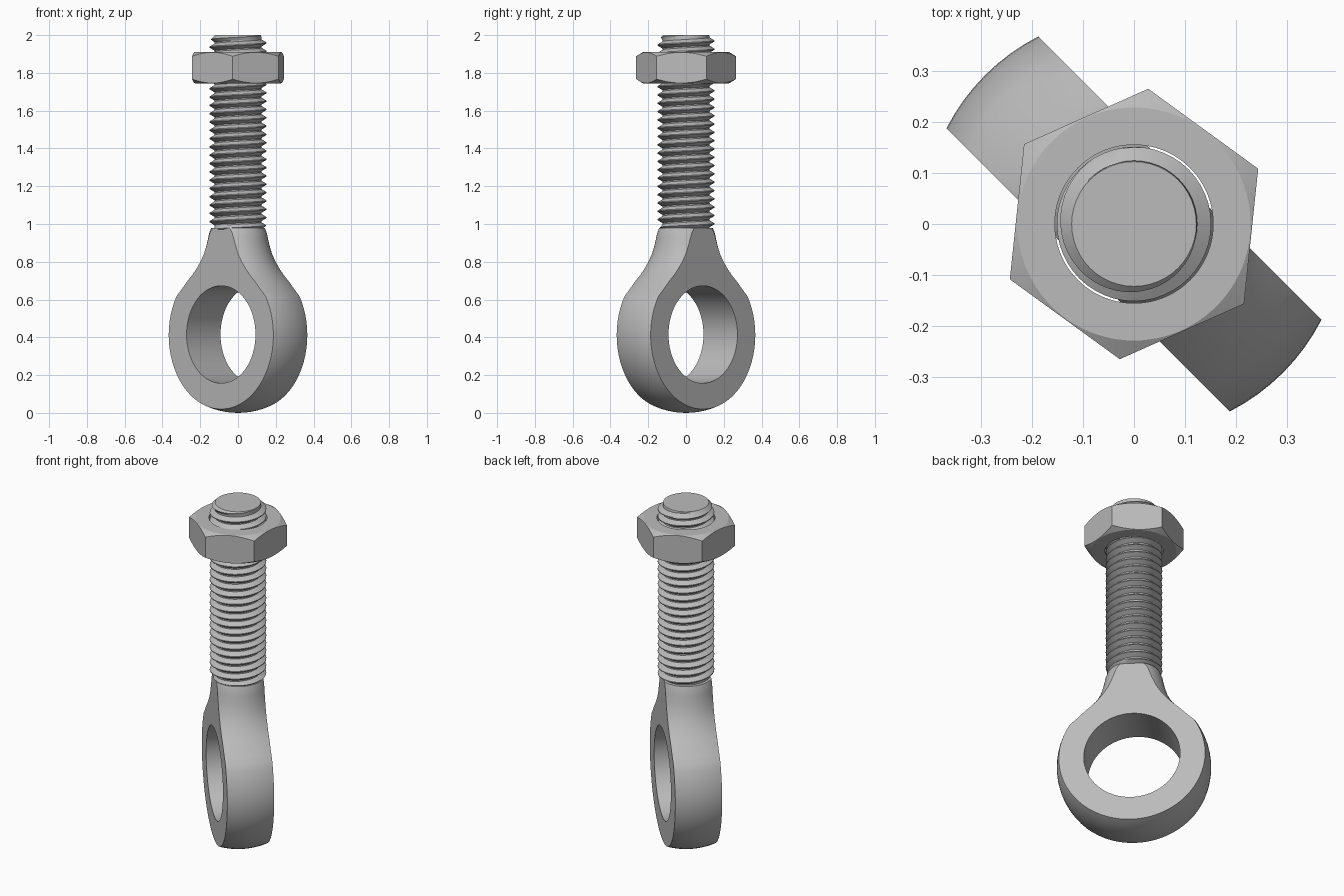
import bpy, bmesh, math
from mathutils import Matrix

if "Cube" in bpy.data.objects:
    bpy.data.objects.remove(bpy.data.objects["Cube"], do_unlink=True)

steel = bpy.data.materials.new("light grey steel")
steel.use_nodes = True
GREY = (0.5, 0.5, 0.5, 1)
steel.diffuse_color = GREY
steel.node_tree.nodes["Principled BSDF"].inputs["Base Color"].default_value = GREY


def make_object(name, bm):
    bmesh.ops.remove_doubles(bm, verts=bm.verts[:], dist=1e-5)
    bmesh.ops.recalc_face_normals(bm, faces=bm.faces[:])
    mesh = bpy.data.meshes.new(name)
    bm.to_mesh(mesh)
    bm.free()
    mesh.materials.append(steel)
    obj = bpy.data.objects.new(name, mesh)
    bpy.context.collection.objects.link(obj)
    return obj


def lathe(name, profile, steps, closed=False):
    """Revolve (radius, height) points about the z axis."""
    bm = bmesh.new()
    verts = [bm.verts.new((r, 0, z)) for r, z in profile]
    pairs = list(zip(verts, verts[1:]))
    if closed:
        pairs.append((verts[-1], verts[0]))
    edges = [bm.edges.new(p) for p in pairs]
    bmesh.ops.spin(bm, geom=verts + edges, cent=(0, 0, 0), axis=(0, 0, 1),
                   angle=math.tau, steps=steps)
    return make_object(name, bm)


def prism(name, sides, radius, depth, matrix):
    bm = bmesh.new()
    bmesh.ops.create_cone(bm, cap_ends=True, segments=sides, radius1=radius,
                          radius2=radius, depth=depth, matrix=matrix)
    return make_object(name, bm)


def activate(obj):
    bpy.ops.object.select_all(action='DESELECT')
    obj.select_set(True)
    bpy.context.view_layer.objects.active = obj


def cut(obj, tool, operation):
    activate(obj)
    mod = obj.modifiers.new("cut", 'BOOLEAN')
    mod.object, mod.operation, mod.solver = tool, operation, 'EXACT'
    bpy.ops.object.modifier_apply(modifier=mod.name)
    bpy.data.objects.remove(tool, do_unlink=True)


def smooth(obj):
    activate(obj)
    bpy.ops.object.shade_smooth_by_angle(angle=math.radians(25))


# Eye: a ball flowing into a neck, flattened on two sides and bored through
R = 0.412
HALF_THICK = 0.127
ball = [(R * math.cos(a), R + R * math.sin(a))
        for a in (math.radians(-90 + 5 * i) for i in range(25))]
ball[0] = (0, 0)
neck = [(0.325, 0.65), (0.283, 0.697), (0.25, 0.73), (0.224, 0.763),
        (0.2, 0.8), (0.181, 0.84), (0.166, 0.89), (0.157, 0.93),
        (0.153, 0.95), (0.142, 0.98), (0, 0.98)]
eye = lathe("eye_and_neck", ball + neck, 80)

turn = Matrix.Rotation(math.radians(-45), 4, 'Z')
bm = bmesh.new()
bmesh.ops.create_cube(bm, size=1, matrix=Matrix.Translation((0, 0, 0.5)) @ turn
                      @ Matrix.Diagonal((2, 2 * HALF_THICK, 2, 1)))
cut(eye, make_object("slab_tool", bm), 'INTERSECT')
hole = Matrix.Translation((0, 0, 0.415)) @ turn @ Matrix.Rotation(math.pi / 2, 4, 'X')
cut(eye, prism("hole_tool", 64, 0.258, 1, hole), 'DIFFERENCE')
smooth(eye)

# Shank: one continuous helical thread, tapered at both ends
Z0, Z1, PITCH = 0.965, 2.0, 0.044
ROOT, CREST, SEGMENTS = 0.124, 0.151, 48
tooth = [(0, ROOT), (0.15, ROOT), (0.52, CREST), (0.63, CREST)]
turns = int((Z1 - Z0) / PITCH) + 2
bm = bmesh.new()
columns = []
for i in range(SEGMENTS + 1):
    a = math.tau * i / SEGMENTS
    column = []
    for t in range(-1, turns):
        for f, r in tooth:
            z = Z0 + (t + f + i / SEGMENTS) * PITCH
            z = min(max(z, Z0), Z1)
            r = min(r, 0.122 + min(Z1 - z, z - Z0))
            column.append(bm.verts.new((r * math.cos(a), r * math.sin(a), z)))
    columns.append(column)
for left, right in zip(columns, columns[1:]):
    for k in range(len(left) - 1):
        bm.faces.new((left[k], right[k], right[k + 1], left[k + 1]))
bmesh.ops.remove_doubles(bm, verts=bm.verts[:], dist=1e-5)
for z in (Z0, Z1):
    rim = [v for v in bm.verts if abs(v.co.z - z) < 1e-5]
    rim.sort(key=lambda v: math.atan2(v.co.y, v.co.x))
    bm.faces.new(rim)
smooth(make_object("threaded_shank", bm))

# Nut: hexagon with conical chamfers on both faces
LOW, HIGH, BORE = 1.745, 1.91, 0.155
nut = lathe("hex_nut", [(BORE, LOW), (0.228, LOW), (0.3, LOW + 0.042),
                        (0.3, HIGH - 0.042), (0.228, HIGH), (BORE, HIGH)],
            96, closed=True)
hexagon = (Matrix.Translation((0, 0, (LOW + HIGH) / 2))
           @ Matrix.Rotation(math.radians(-6), 4, 'Z'))
cut(nut, prism("hexagon_tool", 6, 0.266, 1, hexagon), 'INTERSECT')
smooth(nut)
